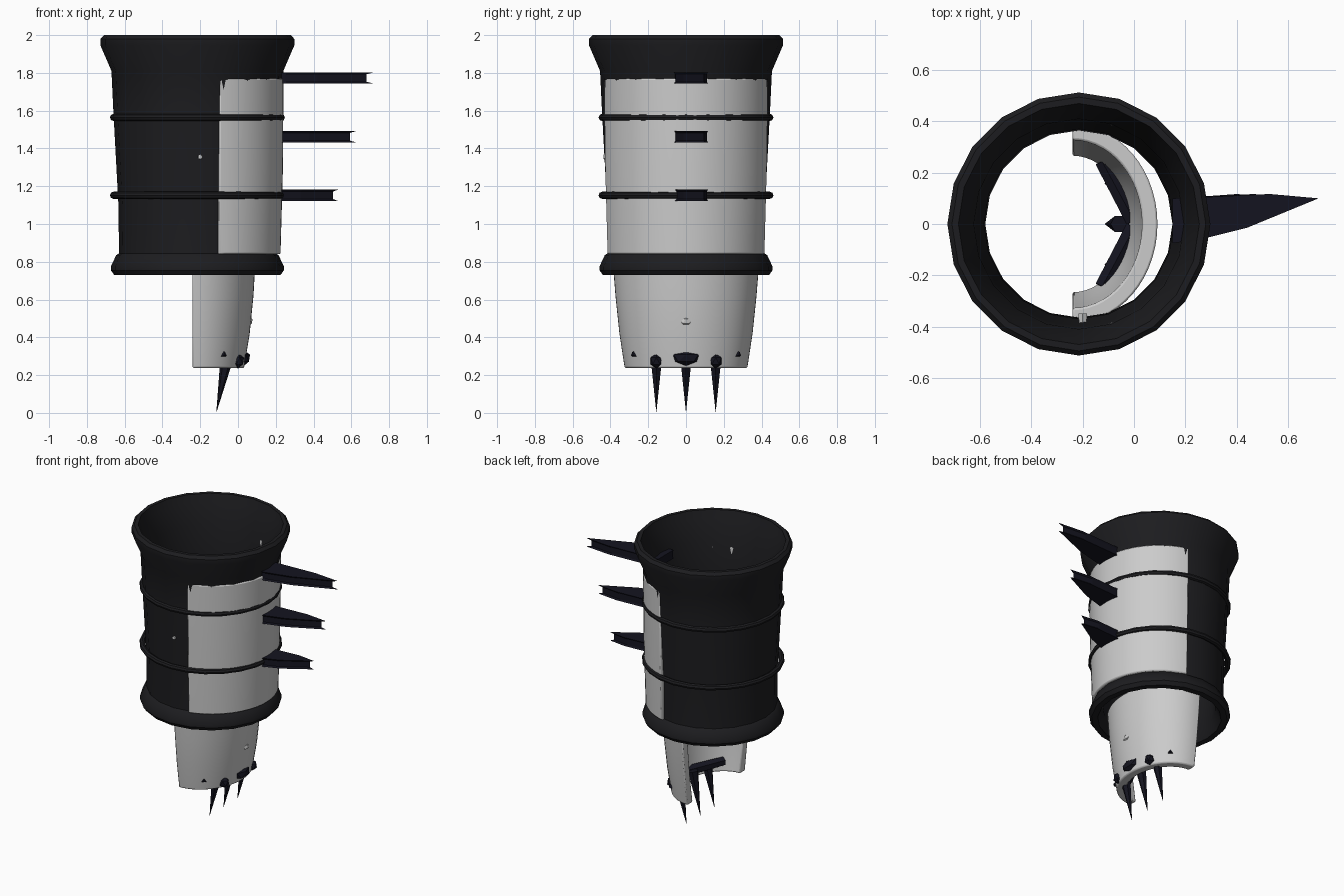
import bpy, bmesh, math
from mathutils import Vector

if "Cube" in bpy.data.objects:
    bpy.data.objects.remove(bpy.data.objects["Cube"])

CX = -0.215  # axis of the sleeve


def mat(name, col):
    m = bpy.data.materials.new(name)
    m.diffuse_color = (*col, 1)
    m.use_nodes = True
    m.node_tree.nodes["Principled BSDF"].inputs["Base Color"].default_value = m.diffuse_color
    return m


BLACK = mat("black_leather", (0.012, 0.012, 0.014))
BLADE = mat("dark_blade", (0.007, 0.007, 0.014))


def finish(name, bm, material=None, smooth=None, bevel=0):
    bmesh.ops.recalc_face_normals(bm, faces=bm.faces)
    me = bpy.data.meshes.new(name)
    bm.to_mesh(me)
    bm.free()
    ob = bpy.data.objects.new(name, me)
    bpy.context.collection.objects.link(ob)
    if material:
        me.materials.append(material)
    if bevel:
        mod = ob.modifiers.new("bevel", 'BEVEL')
        mod.width = bevel
        mod.segments = 2
        mod.limit_method = 'ANGLE'
        mod.angle_limit = math.radians(50)
    if smooth:
        bpy.ops.object.select_all(action='DESELECT')
        ob.select_set(True)
        bpy.context.view_layer.objects.active = ob
        bpy.ops.object.shade_smooth_by_angle(angle=math.radians(smooth))
    return ob


def bridge(bm, rings, closed=True):
    """Quads between successive vertex loops; closed joins last ring to first."""
    n = len(rings[0])
    for i in range(len(rings) if closed else len(rings) - 1):
        a, b = rings[i], rings[(i + 1) % len(rings)]
        for j in range(n):
            k = (j + 1) % n
            bm.faces.new((a[j], a[k], b[k], b[j]))


def lathe(name, profile, segs, material):
    """Closed (radius, z) profile revolved about the sleeve axis."""
    bm = bmesh.new()
    rings = [[bm.verts.new((CX + r * math.cos(2 * math.pi * j / segs),
                            r * math.sin(2 * math.pi * j / segs), z))
              for j in range(segs)] for r, z in profile]
    bridge(bm, rings)
    return finish(name, bm, material, 35)


def curved_plate(name, cx, levels, thick, half_deg, segs=28):
    """Arc facing +x; levels = (z, x radius, y radius)."""
    bm = bmesh.new()
    loop = [(z, rx, ry) for z, rx, ry in levels]
    loop += [(z, rx - thick, ry - thick) for z, rx, ry in reversed(levels)]
    rings = []
    for i in range(segs + 1):
        a = math.radians(half_deg) * (2 * i / segs - 1)
        rings.append([bm.verts.new((cx + rx * math.cos(a), ry * math.sin(a), z))
                      for z, rx, ry in loop])
    bridge(bm, rings, closed=False)
    # end caps as quads between outer and inner edge
    m = len(loop)
    for r in (rings[0], rings[-1]):
        for i in range(len(levels) - 1):
            bm.faces.new((r[i], r[i + 1], r[m - 2 - i], r[m - 1 - i]))
    return finish(name, bm, None, 35, 0.008)


def spike(name, base, tip, r, material, sides=6, r2=0.0):
    """Cone or tapered bar between two points."""
    base, tip = Vector(base), Vector(tip)
    d = tip - base
    bm = bmesh.new()
    bmesh.ops.create_cone(bm, cap_ends=True, segments=sides, radius1=r,
                          radius2=r2, depth=d.length)
    rot = d.to_track_quat('Z', 'Y')
    for v in bm.verts:
        v.co = rot @ v.co + (base + tip) / 2
    return finish(name, bm, material)


def nub(name, loc, size, material=None, sub=1):
    bm = bmesh.new()
    bmesh.ops.create_icosphere(bm, subdivisions=sub, radius=1)
    for v in bm.verts:
        v.co = Vector([loc[i] + v.co[i] * size[i] for i in range(3)])
    return finish(name, bm, material)


# Forearm sleeve: outer wall down, inner wall back up
lathe("sleeve", [(0.47, 2.0), (0.495, 2.0), (0.513, 1.98), (0.513, 1.945), (0.455, 1.81),
                 (0.445, 1.6), (0.418, 1.1), (0.415, 0.845), (0.43, 0.835), (0.458, 0.775),
                 (0.458, 0.755), (0.44, 0.73), (0.40, 0.73), (0.365, 0.80),
                 (0.37, 1.1), (0.40, 1.6), (0.41, 1.81), (0.455, 1.95)], 20, BLACK)

# Two strap rings
for i, z in enumerate((1.564, 1.152)):
    lathe(f"strap_{i}", [(0.444 + 0.019 * math.cos(t * math.pi / 4),
                          z + 0.019 * math.sin(t * math.pi / 4)) for t in range(8)], 24, BLACK)

# Pale armour plates on the forearm and the back of the hand
curved_plate("forearm_plate", CX, [(0.84, 0.44, 0.432), (1.3, 0.453, 0.445),
                                   (1.77, 0.456, 0.451)], 0.045, 75)
curved_plate("hand_plate", -0.24, [(0.237, 0.272, 0.325), (0.42, 0.302, 0.353),
                                   (0.62, 0.322, 0.374), (0.80, 0.332, 0.388)], 0.06, 90)

# Three forearm blades: outline in x, y with hollowed edges
outline = [(0.0, -0.075), (0.11, -0.06), (0.29, -0.015), (0.57, 0.10),
           (0.38, 0.117), (0.13, 0.105), (0.0, 0.10)]
for i, (z, end) in enumerate(((1.773, 0.72), (1.462, 0.625), (1.152, 0.53))):
    bm = bmesh.new()
    sx = (end - 0.15) / 0.57
    rings = []
    for h, k in ((-0.03, 1), (-0.02, 0.93), (0.02, 0.93), (0.03, 1)):
        rings.append([bm.verts.new((0.15 + x * sx * k, 0.02 + (y - 0.02) * k, z + h))
                      for x, y in outline])
    bridge(bm, rings, closed=False)
    bm.faces.new(rings[0])
    bm.faces.new(rings[-1])
    finish(f"forearm_blade_{i}", bm, BLADE)

# Claws hanging below the hand plate
for i, y in enumerate((-0.157, 0, 0.157)):
    spike(f"claw_{i}", (-0.055, y, 0.31), (-0.115, y, 0.0), 0.037, BLADE)

# Knuckle studs on the outside of the hand plate
nub("middle_knuckle", (0.03, 0, 0.29), (0.038, 0.078, 0.042), BLADE)
for s, side in ((-1, "left"), (1, "right")):
    nub(f"knuckle_{side}", (0.0, s * 0.157, 0.275), (0.036, 0.036, 0.04), BLADE)
    # grip bar behind the plate
    spike(f"grip_bar_{side}", (0.0, s * 0.015, 0.29), (-0.125, s * 0.245, 0.305),
          0.038, BLADE, 6, 0.032)
    # bar end poking through the plate
    spike(f"bar_tip_{side}", (-0.11, s * 0.235, 0.305), (-0.068, s * 0.285, 0.31),
          0.04, BLADE, 3, 0.012)

# Small pale studs
nub("hand_stud", (0.055, 0, 0.485), (0.025, 0.035, 0.027))
spike("sleeve_stud", (-0.2, -0.35, 1.355), (-0.2, -0.437, 1.355), 0.02, None, 6, 0.012)
